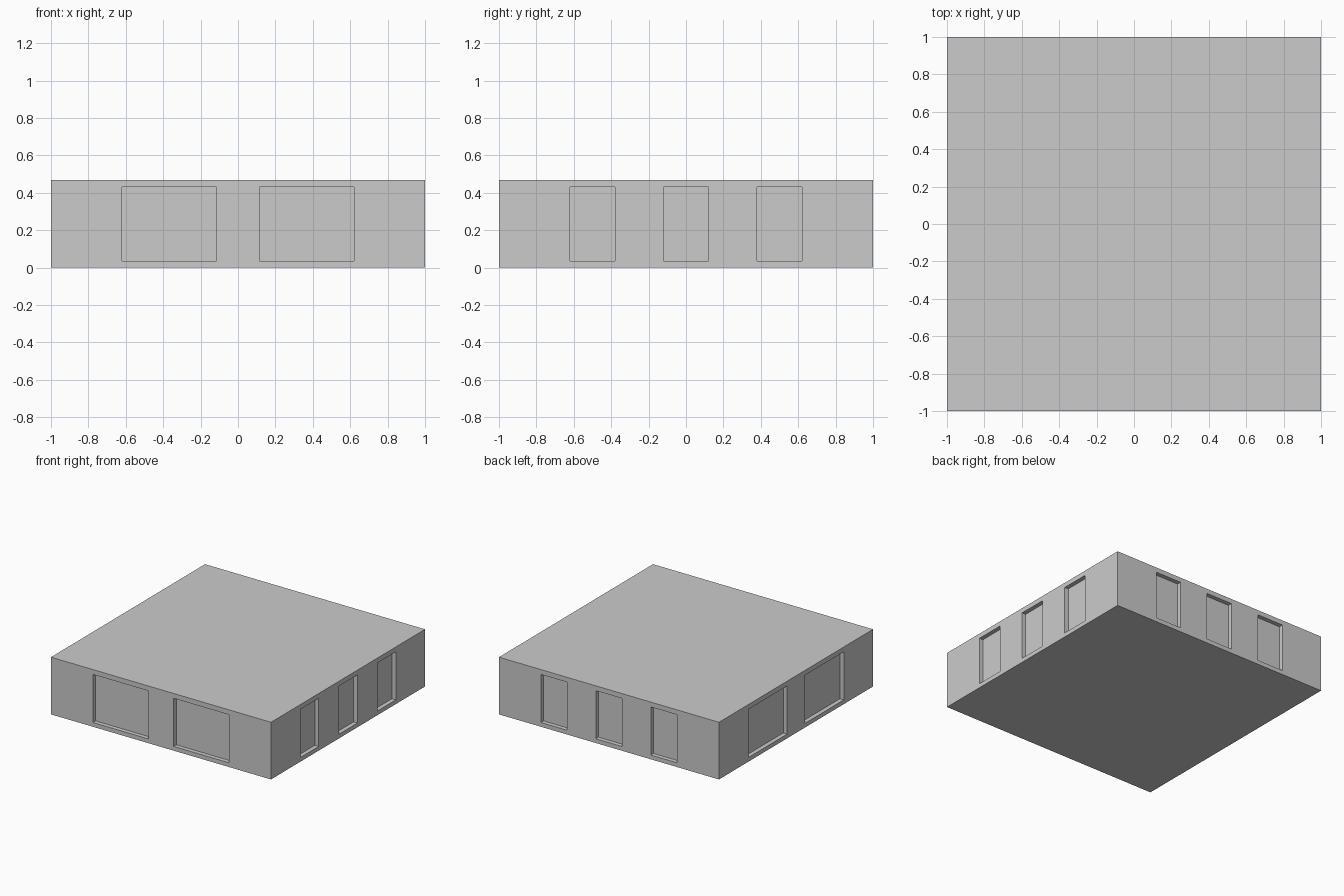
import bpy
import bmesh
from math import radians
from mathutils import Matrix

if "Cube" in bpy.data.objects:
    bpy.data.objects.remove(bpy.data.objects["Cube"])

HEIGHT = 0.47
DEPTH = 0.035            # how far the windows are recessed
Z0, Z1 = 0.035, 0.43     # sill and head of every window
WIDE = [(-0.62, -0.115), (0.115, 0.62)]
NARROW = [(-0.62, -0.38), (-0.12, 0.12), (0.38, 0.62)]


def add_box(bm, lo, hi, turn=0):
    size = [b - a for a, b in zip(lo, hi)]
    mid = [(a + b) / 2 for a, b in zip(lo, hi)]
    mat = (Matrix.Rotation(radians(turn), 4, 'Z')
           @ Matrix.Translation(mid) @ Matrix.Diagonal((*size, 1)))
    bmesh.ops.create_cube(bm, size=1, matrix=mat)


def make_object(name, bm):
    mesh = bpy.data.meshes.new(name)
    bm.to_mesh(mesh)
    bm.free()
    obj = bpy.data.objects.new(name, mesh)
    bpy.context.collection.objects.link(obj)
    return obj


# Solid storey block
bm = bmesh.new()
add_box(bm, (-1, -1, 0), (1, 1, HEIGHT))
storey = make_object("building_storey", bm)

# Window recesses: wide on front and left, narrow on right and back
bm = bmesh.new()
for turn, openings in ((0, WIDE), (90, NARROW), (180, NARROW), (270, WIDE)):
    for a, b in openings:
        add_box(bm, (a, -1.1, Z0), (b, -1 + DEPTH, Z1), turn)
cutter = make_object("window_cutter", bm)
cutter.hide_render = True

# Cut the recesses, then discard the cutter
mod = storey.modifiers.new("window_recesses", 'BOOLEAN')
mod.operation = 'DIFFERENCE'
mod.solver = 'EXACT'
mod.object = cutter
bpy.context.view_layer.objects.active = storey
bpy.ops.object.modifier_apply(modifier=mod.name)
bpy.data.objects.remove(cutter)
